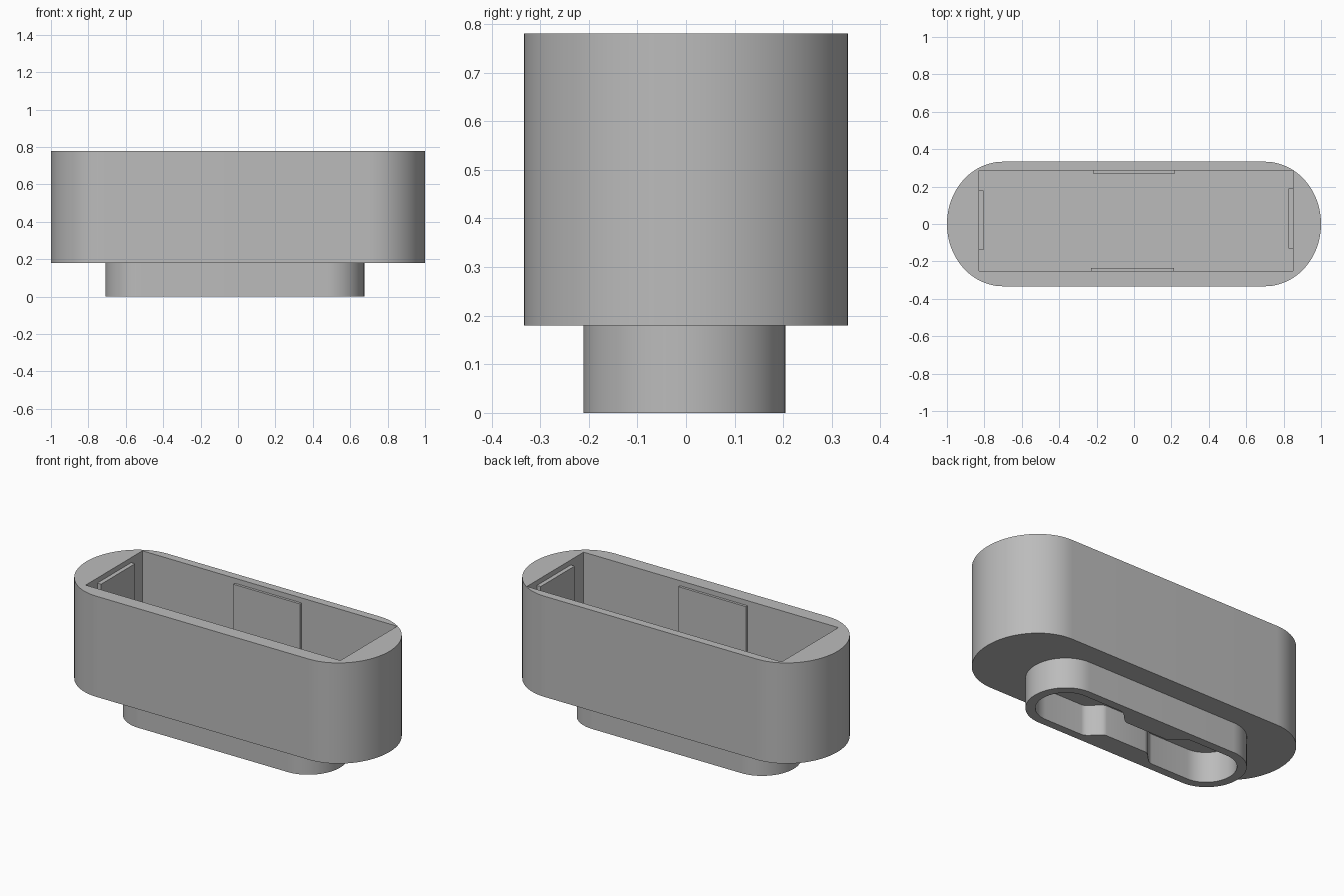
import bpy, bmesh, math

cube = bpy.data.objects.get("Cube")
if cube:
    bpy.data.objects.remove(cube, do_unlink=True)

grey = bpy.data.materials.new("plain grey")
grey.use_nodes = True
GREY = (0.5, 0.5, 0.5, 1)
grey.diffuse_color = GREY
grey.node_tree.nodes["Principled BSDF"].inputs["Base Color"].default_value = GREY


def prism(name, outline, z0, z1):
    """Extrude a closed outline from z0 up to z1."""
    bm = bmesh.new()
    base = bm.faces.new([bm.verts.new((x, y, z0)) for x, y in outline])
    top = bmesh.ops.extrude_face_region(bm, geom=[base])["geom"]
    verts = [v for v in top if isinstance(v, bmesh.types.BMVert)]
    bmesh.ops.translate(bm, verts=verts, vec=(0, 0, z1 - z0))
    bmesh.ops.recalc_face_normals(bm, faces=bm.faces)
    mesh = bpy.data.meshes.new(name)
    bm.to_mesh(mesh)
    bm.free()
    mesh.materials.append(grey)
    obj = bpy.data.objects.new(name, mesh)
    bpy.context.collection.objects.link(obj)
    return obj


def rect(x0, x1, y0, y1):
    return [(x0, y0), (x1, y0), (x1, y1), (x0, y1)]


def rounded(half_x, half_y, end, cx=0, cy=0, waist=None, steps=24):
    """Long outline with rounded ends and, if asked, a pinched waist."""
    quarter = [(half_x - end + end * math.cos(t), half_y * math.sin(t))
               for t in (math.pi / 2 * i / steps for i in range(steps + 1))]
    if waist:
        inner, outer, narrow = waist
        for i in range(13):
            f = i / 12
            blend = (1 - math.cos(math.pi * f)) / 2
            quarter.append((outer + (inner - outer) * f,
                            half_y + (narrow - half_y) * blend))
    half = quarter + [(-x, y) for x, y in reversed(quarter)]
    full = half + [(-x, -y) for x, y in half[1:-1]]
    return [(cx + x, cy + y) for x, y in full]


def cut(target, cutter):
    cutter.hide_render = True
    mod = target.modifiers.new("cut", "BOOLEAN")
    mod.operation = "DIFFERENCE"
    mod.solver = "EXACT"
    mod.object = cutter
    bpy.context.view_layer.objects.active = target
    bpy.ops.object.modifier_apply(modifier=mod.name)
    bpy.data.objects.remove(cutter, do_unlink=True)


def smooth(obj):
    bpy.ops.object.select_all(action="DESELECT")
    obj.select_set(True)
    bpy.context.view_layer.objects.active = obj
    bpy.ops.object.shade_smooth_by_angle(angle=math.radians(30))


BODY_Z, TOP, FLOOR = 0.18, 0.78, 0.24
X0, X1, Y0, Y1 = -0.83, 0.85, -0.25, 0.285

# Main housing with a rectangular pocket open at the top
housing = prism("housing", rounded(1, 0.333, 0.3), BODY_Z, TOP)
cut(housing, prism("pocket_cutter", rect(X0, X1, Y0, Y1), FLOOR, TOP + 0.1))
smooth(housing)

# Hollow foot, its cavity pinched in the middle
foot = prism("foot", rounded(0.692, 0.208, 0.2, -0.017, -0.003), 0, BODY_Z)
cavity = rounded(0.64, 0.16, 0.155, -0.017, -0.003, waist=(0.13, 0.24, 0.085))
cut(foot, prism("cavity_cutter", cavity, -0.1, BODY_Z + 0.1))
smooth(foot)

# Raised pads on the four pocket walls
pads = {
    "back_pad": rect(-0.22, 0.22, Y1 - 0.015, Y1),
    "front_pad": rect(-0.23, 0.215, Y0, Y0 + 0.015),
    "right_pad": rect(X0, X0 + 0.025, -0.14, 0.18),
    "left_pad": rect(X1 - 0.025, X1, -0.13, 0.19),
}
for name, outline in pads.items():
    prism(name, outline, FLOOR, TOP - 0.03)
